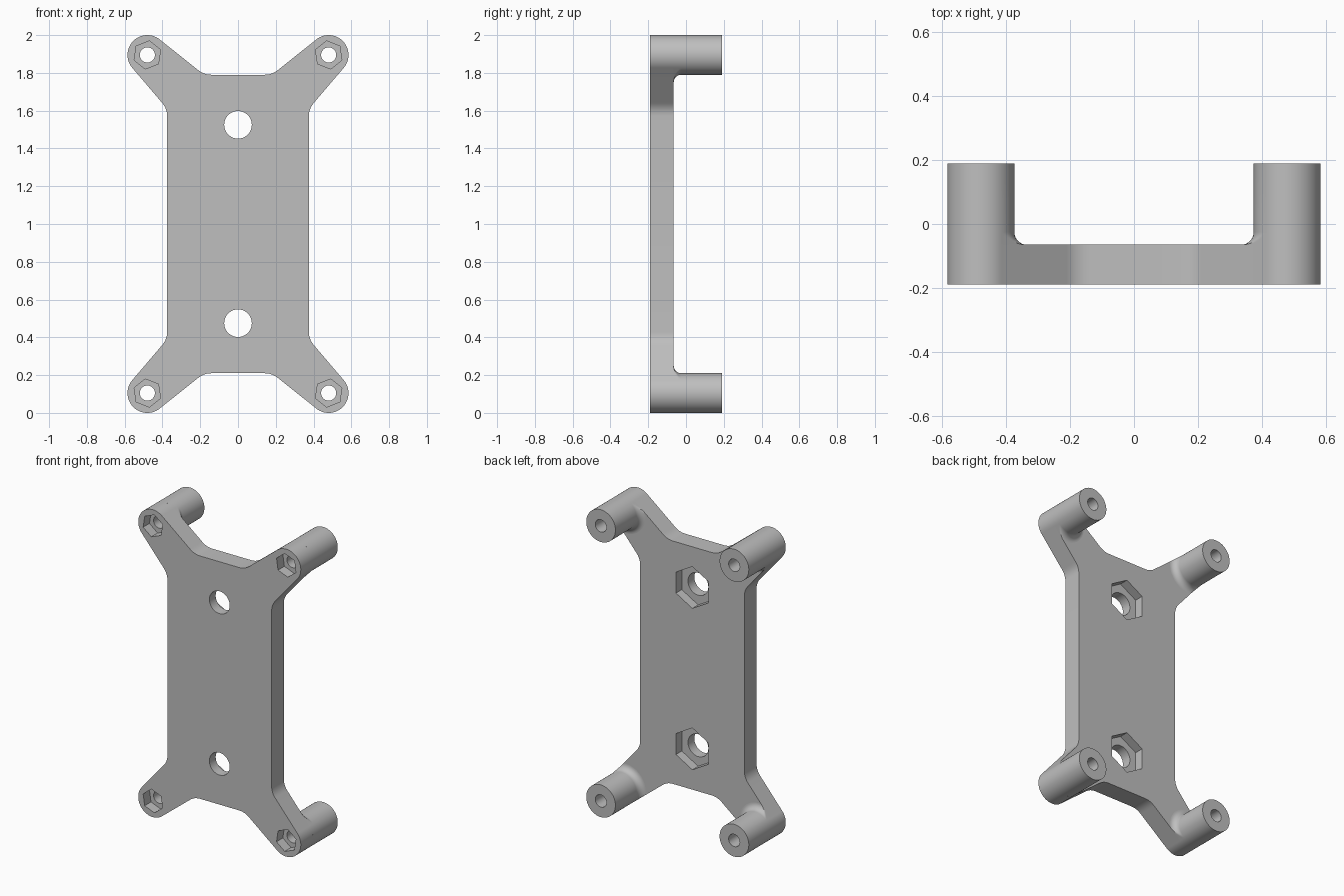
import bpy, bmesh
from math import sin, cos, pi, atan2, asin, radians
from mathutils import Vector

cube = bpy.data.objects.get("Cube")
if cube:
    bpy.data.objects.remove(cube, do_unlink=True)

FRONT, PLATE_BACK, BACK = -0.19, -0.065, 0.19
POST = Vector((0.48, 0.895))        # post axis (x, z), measured from mid height
POST_R, HOLE_R, COVE = 0.105, 0.04, 0.04
TOP_CORNER = Vector((0.18, 0.79))   # where the arm meets the top edge
SIDE_CORNER = Vector((0.375, 0.61)) # where the arm meets the side edge

grey = bpy.data.materials.new("plain_grey")
grey.use_nodes = True
grey.diffuse_color = (0.52, 0.52, 0.52, 1)
grey.node_tree.nodes["Principled BSDF"].inputs["Base Color"].default_value = grey.diffuse_color


def make_object(name, bm):
    bmesh.ops.recalc_face_normals(bm, faces=bm.faces)
    mesh = bpy.data.meshes.new(name)
    bm.to_mesh(mesh)
    bm.free()
    mesh.materials.append(grey)
    ob = bpy.data.objects.new(name, mesh)
    ob.location.z = 1
    bpy.context.collection.objects.link(ob)
    return ob


def add_prism(bm, outline, y0, y1):
    rings = [[bm.verts.new((p[0], y, p[1])) for p in outline] for y in (y0, y1)]
    bm.faces.new(rings[0])
    bm.faces.new(rings[1])
    n = len(outline)
    for i in range(n):
        j = (i + 1) % n
        bm.faces.new((rings[0][i], rings[0][j], rings[1][j], rings[1][i]))


def polar(angle, r=1.0):
    return Vector((cos(angle), sin(angle))) * r


def circle(center, r, sides, start=0.0):
    return [Vector(center) + polar(start + 2 * pi * i / sides, r) for i in range(sides)]


def rounded(corner, d_in, d_out, size=0.04, steps=6):
    a, b = corner - d_in * size, corner + d_out * size
    return [a * (1 - t) ** 2 + corner * 2 * t * (1 - t) + b * t * t
            for t in (i / steps for i in range(steps + 1))]


def finish(ob):
    bpy.ops.object.select_all(action='DESELECT')
    ob.select_set(True)
    bpy.context.view_layer.objects.active = ob
    for m in list(ob.modifiers):
        bpy.ops.object.modifier_apply(modifier=m.name)
    bpy.ops.object.shade_smooth_by_angle(angle=radians(30))


# Arm edges are tangents from the body corners to the round post end
def tangent(corner, side):
    v = POST - corner
    return atan2(v.y, v.x) + side * asin(POST_R / v.length)


top_dir = tangent(TOP_CORNER, 1)
side_dir = tangent(SIDE_CORNER, -1)
top_normal, side_normal = top_dir + pi / 2, side_dir - pi / 2

# Plate outline: one quarter, then reflected
STEPS = 48
quarter = rounded(SIDE_CORNER, Vector((0, 1)), polar(side_dir))
quarter += [POST + polar(side_normal + (top_normal - side_normal) * i / STEPS, POST_R)
            for i in range(STEPS + 1)]
quarter += rounded(TOP_CORNER, -polar(top_dir), Vector((-1, 0)))
upper = quarter + [Vector((-p.x, p.y)) for p in reversed(quarter)]
outline = upper + [Vector((p.x, -p.y)) for p in reversed(upper)]

bm = bmesh.new()
add_prism(bm, outline, FRONT, PLATE_BACK)
plate = make_object("plate", bm)

# Round through holes and hexagonal nut pockets
holes, pockets = bmesh.new(), bmesh.new()
for sz in (-1, 1):
    middle = (0, 0.525 * sz)
    add_prism(holes, circle(middle, 0.073, 64), FRONT - 0.1, PLATE_BACK + 0.1)
    add_prism(pockets, circle(middle, 0.136, 6, pi / 2), PLATE_BACK - 0.06, PLATE_BACK + 0.1)
    for sx in (-1, 1):
        corner = (POST.x * sx, POST.y * sz)
        add_prism(holes, circle(corner, HOLE_R, 48), FRONT - 0.1, PLATE_BACK + 0.1)
        turn = atan2(sin(top_dir) * sz, cos(top_dir) * sx)
        add_prism(pockets, circle(corner, 0.075, 6, turn), FRONT - 0.1, FRONT + 0.065)
cutters = [make_object("hole_cutter", holes), make_object("pocket_cutter", pockets)]
for c in cutters:
    c.hide_render = True
    cut = plate.modifiers.new(c.name, 'BOOLEAN')
    cut.operation, cut.solver, cut.object = 'DIFFERENCE', 'EXACT', c
finish(plate)
for c in cutters:
    bpy.data.objects.remove(c, do_unlink=True)


# Hollow posts with a cove at the root, trimmed by the arm edges
def arm_limit(angle):
    if (angle - side_normal) % (2 * pi) <= top_normal - side_normal:
        return POST_R
    return min([POST_R / cos(angle - n) for n in (side_normal, top_normal)
                if cos(angle - n) > 0.01] or [1.0])


profile = [(HOLE_R, PLATE_BACK)]
for i in range(11):
    a = pi / 2 * i / 10
    profile.append((POST_R + COVE * (1 - sin(a)), PLATE_BACK + COVE * (1 - cos(a))))
profile += [(POST_R, BACK), (HOLE_R, BACK)]

bm = bmesh.new()
SEGMENTS = 120
rings = []
for r, y in profile:
    ring = []
    for i in range(SEGMENTS):
        a = 2 * pi * i / SEGMENTS
        p = POST + polar(a, min(r, arm_limit(a)))
        ring.append(bm.verts.new((p.x, y, p.y)))
    rings.append(ring)
for k, ring in enumerate(rings):
    nxt = rings[(k + 1) % len(rings)]
    for i in range(SEGMENTS):
        j = (i + 1) % SEGMENTS
        bm.faces.new((ring[i], ring[j], nxt[j], nxt[i]))
posts = make_object("corner_posts", bm)
mirror = posts.modifiers.new("mirror", 'MIRROR')
mirror.use_axis = (True, False, True)
mirror.use_mirror_merge = False
finish(posts)
